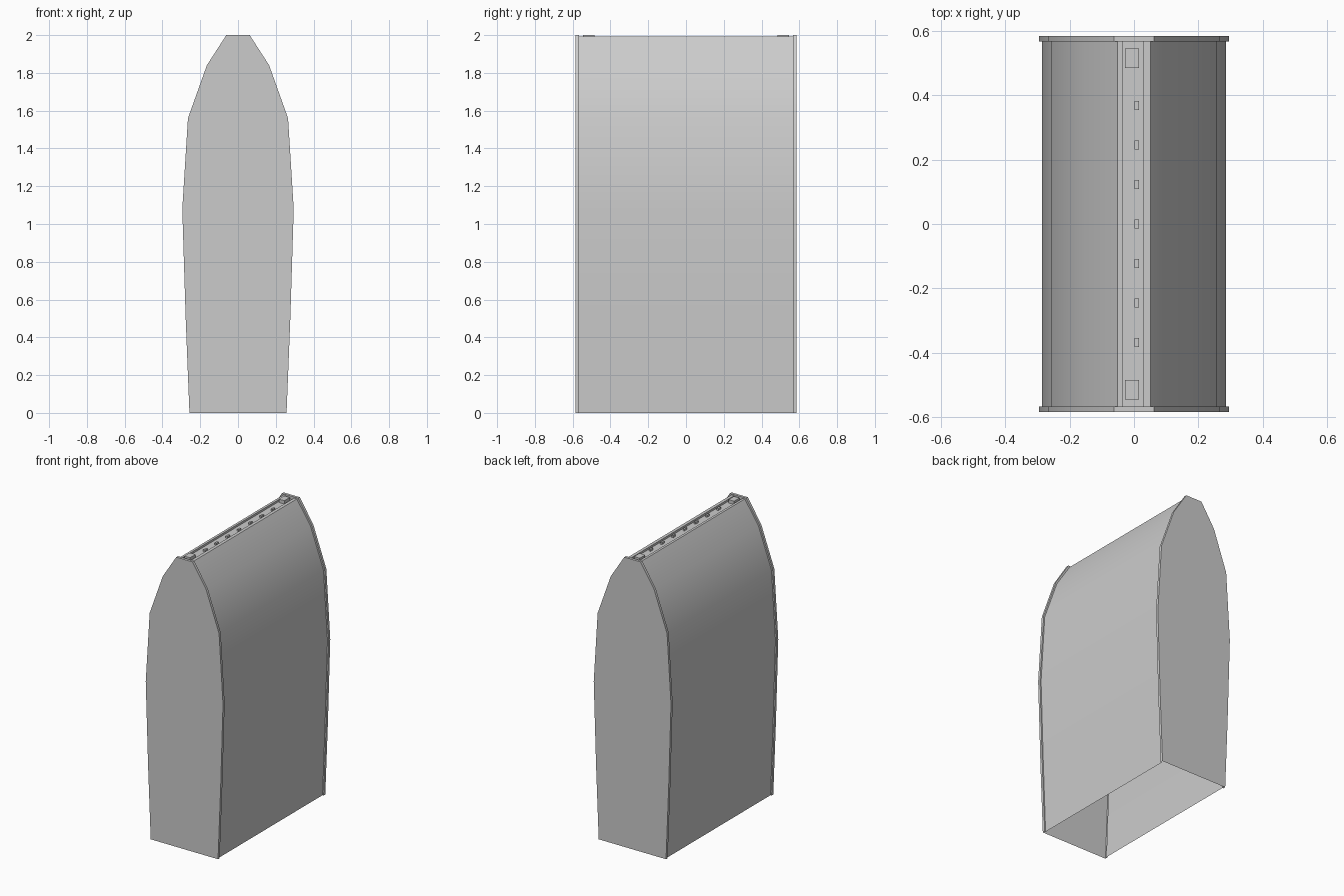
import bpy, bmesh

if "Cube" in bpy.data.objects:
    bpy.data.objects.remove(bpy.data.objects["Cube"])

# Right half of the end-plate outline (x, z), bottom to top
OUTER = [(.257, 0), (.277, .5), (.295, 1.08), (.265, 1.56), (.165, 1.84), (.062, 2)]
# Same outline, slightly inset, for the body between the end plates
INNER = [(.249, 0), (.268, .5), (.286, 1.08), (.256, 1.555), (.157, 1.832), (.052, 1.992)]
RX0, RX1, FLOOR = -.035, .03, 1.978


def section(half, top, floor):
    """Full profile with a channel along the crown."""
    channel = [(RX1, top), (RX1, floor), (RX0, floor), (RX0, top)]
    return half + channel + [(-x, z) for x, z in reversed(half)]


def finish(bm, name, angle=None):
    bmesh.ops.remove_doubles(bm, verts=bm.verts, dist=1e-5)
    bmesh.ops.recalc_face_normals(bm, faces=bm.faces)
    mesh = bpy.data.meshes.new(name)
    bm.to_mesh(mesh)
    bm.free()
    ob = bpy.data.objects.new(name, mesh)
    bpy.context.collection.objects.link(ob)
    if angle:
        bpy.ops.object.select_all(action='DESELECT')
        ob.select_set(True)
        bpy.context.view_layer.objects.active = ob
        bpy.ops.object.shade_smooth_by_angle(angle=angle)
    return ob


def box(name, x0, x1, y, depth, z0, z1):
    bm = bmesh.new()
    bmesh.ops.create_cube(bm, size=1)
    for v in bm.verts:
        v.co = ((x0 + x1) / 2 + v.co.x * (x1 - x0), y + v.co.y * depth,
                (z0 + z1) / 2 + v.co.z * (z1 - z0))
    return finish(bm, name)


# Hollow cover, open underneath, with a protruding rim at both ends
big = section(OUTER, 2, 2)
small = section(INNER, 1.992, FLOOR)
bm = bmesh.new()
rings = []
for y, prof in [(-.585, big), (-.567, big), (-.567, small),
                (.567, small), (.567, big), (.585, big)]:
    rings.append([bm.verts.new((x, y, z)) for x, z in prof])
for a, b in zip(rings, rings[1:]):
    for i in range(len(a) - 1):
        bm.faces.new((a[i], a[i + 1], b[i + 1], b[i]))
bm.faces.new(rings[0])
bm.faces.new(rings[-1])
finish(bm, "cover_shell", 0.5)

# Large latch pads at both ends of the channel
for i, y in enumerate((-.515, .515)):
    box(f"latch_pad_{i}", -.028, .015, y, .06, FLOOR - .001, 2.001)

# Row of small clips along the channel
for i in range(-3, 4):
    box(f"channel_clip_{i + 4}", .002, .015, i * .123, .028, FLOOR - .001, 1.992)
